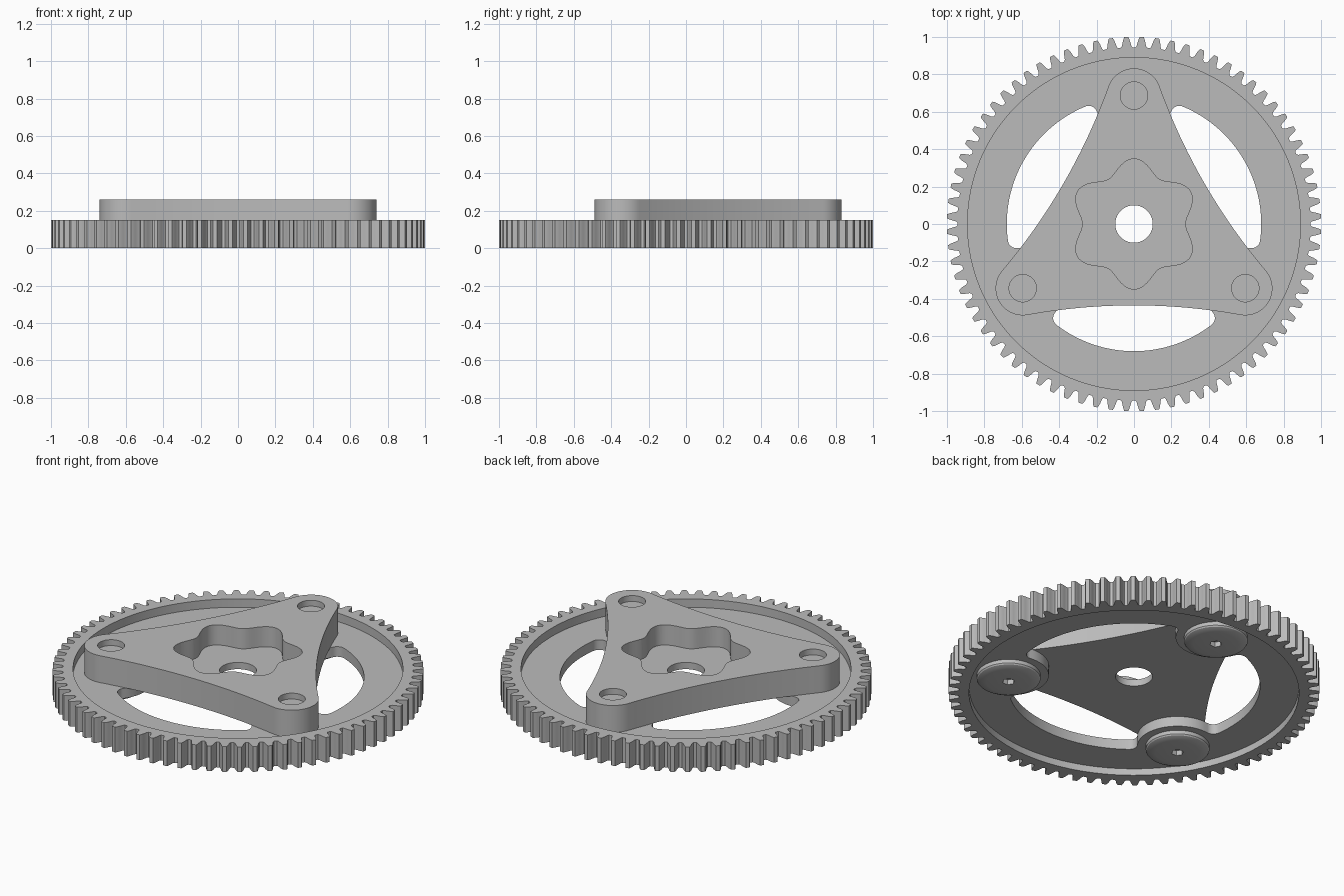
import bpy, bmesh
from math import pi, sin, cos, acos, asin, atan2, radians, hypot

cube = bpy.data.objects.get("Cube")
if cube:
    bpy.data.objects.remove(cube, do_unlink=True)

gray = bpy.data.materials.new("plain_gray")
gray.use_nodes = True
GRAY = (0.5, 0.5, 0.5, 1)
gray.diffuse_color = GRAY
gray.node_tree.nodes["Principled BSDF"].inputs["Base Color"].default_value = GRAY

TEETH = 76
RIM = 0.89          # inner radius of the toothed rim
BOLT_DIST = 0.687   # bolts from the centre
BOLT_R = 0.073
BOLT_ANGLES = [pi / 2 + k * 2 * pi / 3 for k in range(3)]


def arc(cx, cy, r, a0, a1, n):
    return [(cx + r * cos(a0 + (a1 - a0) * i / n), cy + r * sin(a0 + (a1 - a0) * i / n))
            for i in range(n + 1)]


def circle(cx, cy, r, n=64):
    return arc(cx, cy, r, 0, 2 * pi, n)[:-1]


def three_fold(points):
    """Repeat a run of points, drawn for a bolt on +x, at each bolt angle."""
    return [(x * cos(t) - y * sin(t), x * sin(t) + y * cos(t))
            for t in BOLT_ANGLES for x, y in points]


def bolt_holes():
    return [circle(BOLT_DIST * cos(t), BOLT_DIST * sin(t), BOLT_R, 48) for t in BOLT_ANGLES]


def finish(obj):
    obj.data.materials.clear()
    obj.data.materials.append(gray)
    bpy.ops.object.select_all(action='DESELECT')
    obj.select_set(True)
    bpy.context.view_layer.objects.active = obj
    bpy.ops.object.shade_smooth_by_angle(angle=radians(30))


def add_object(name, bm):
    bmesh.ops.recalc_face_normals(bm, faces=bm.faces)
    mesh = bpy.data.meshes.new(name)
    bm.to_mesh(mesh)
    bm.free()
    obj = bpy.data.objects.new(name, mesh)
    bpy.context.collection.objects.link(obj)
    return obj


def prism(name, outlines, z0, z1):
    """Extrude an outline with holes between two heights."""
    curve = bpy.data.curves.new(name + "_outline", 'CURVE')
    curve.dimensions = '2D'
    curve.fill_mode = 'BOTH'
    curve.extrude = (z1 - z0) / 2
    for outline in outlines:
        spline = curve.splines.new('POLY')
        spline.points.add(len(outline) - 1)
        for p, (x, y) in zip(spline.points, outline):
            p.co = (x, y, 0, 1)
        spline.use_cyclic_u = True
    helper = bpy.data.objects.new(name + "_outline", curve)
    bpy.context.collection.objects.link(helper)
    graph = bpy.context.evaluated_depsgraph_get()
    mesh = bpy.data.meshes.new_from_object(helper.evaluated_get(graph))
    bm = bmesh.new()
    bm.from_mesh(mesh)
    bpy.data.objects.remove(helper, do_unlink=True)
    bpy.data.meshes.remove(mesh)
    bmesh.ops.remove_doubles(bm, verts=bm.verts, dist=1e-5)
    bmesh.ops.translate(bm, verts=bm.verts, vec=(0, 0, (z0 + z1) / 2))
    return add_object(name, bm)


# Toothed rim: tapered flanks given as radius and half width in pitches
flank = [(0.945, 0.39), (0.955, 0.31), (0.975, 0.25), (0.99, 0.19), (1.0, 0.13)]
tooth = [(r, -w) for r, w in flank] + [(r, w) for r, w in reversed(flank)]
gear = []
for i in range(TEETH):
    for r, w in tooth:
        a = pi / 2 + (i + 0.5 + w) * 2 * pi / TEETH
        gear.append((r * cos(a), r * sin(a)))
finish(prism("toothed_rim", [gear, circle(0, 0, RIM, 128)], 0, 0.15))

# Web ring: open centre with a rounded tab reaching in under each bolt
inner, fillet, tab = 0.68, 0.045, 0.217
a, b, s = inner - fillet, tab + fillet, BOLT_DIST
alpha = acos((a * a + s * s - b * b) / (2 * a * s))
fx, fy = a * cos(alpha), a * sin(alpha)
phi = atan2(fy, s - fx)
opening = three_fold(
    arc(fx, -fy, fillet, -alpha, phi, 10)
    + arc(s, 0, tab, pi + phi, pi - phi, 24)[1:-1]
    + arc(fx, fy, fillet, -phi, alpha, 10)
    + arc(0, 0, inner, alpha, 2 * pi / 3 - alpha, 32)[1:-1])
finish(prism("web_ring", [circle(0, 0, RIM, 128), opening], 0.04, 0.10))

# Three-cornered hub plate: round corners joined by shallow hollow arcs
corner, waist = 0.145, 0.435
half = s * sin(pi / 3)
gap = waist - s * cos(pi / 3)
side_r = (half ** 2 + gap ** 2 - corner ** 2) / (2 * (corner - gap))
side_d = side_r + waist
bow = asin(half / (side_r + corner))
turn = pi / 3 + bow
plate_outline = three_fold(
    arc(s, 0, corner, -turn, turn, 28)
    + arc(side_d * cos(pi / 3), side_d * sin(pi / 3), side_r,
          4 * pi / 3 + bow, 4 * pi / 3 - bow, 24)[1:-1])
plate = prism("hub_plate", [plate_outline, circle(0, 0, 0.1)] + bolt_holes(), 0.10, 0.26)

# Six-lobed pocket sunk into the plate
lobes = []
for i in range(144):
    t = i * 2 * pi / 144
    r = 0.311 - 0.037 * cos(6 * t)
    lobes.append((r * cos(t), r * sin(t)))
cutter = prism("pocket_cutter", [lobes], 0.14, 0.30)
cutter.hide_render = True
cut = plate.modifiers.new("pocket", 'BOOLEAN')
cut.operation = 'DIFFERENCE'
cut.solver = 'EXACT'
cut.object = cutter
bpy.context.view_layer.objects.active = plate
bpy.ops.object.modifier_apply(modifier=cut.name)
bpy.data.objects.remove(cutter, do_unlink=True)
finish(plate)

# Bolts: hex socket, low round head, shaft ending just below the plate top
SIDES = 48
profile = [(0.033, 0.03, True), (0.033, 0.0, True), (0.12, 0.0, False), (0.15, 0.004, False),
           (0.167, 0.011, False), (0.172, 0.018, False), (0.172, 0.04, False),
           (BOLT_R, 0.04, False), (BOLT_R, 0.225, False)]
for n, angle in enumerate(BOLT_ANGLES):
    bm = bmesh.new()
    rings = []
    for r, z, hexagon in profile:
        ring = []
        for i in range(SIDES):
            t = i * 2 * pi / SIDES
            k = cos(pi / 6) / cos(t % (pi / 3) - pi / 6) if hexagon else 1
            ring.append(bm.verts.new((s * cos(angle) + r * k * cos(t),
                                      s * sin(angle) + r * k * sin(t), z)))
        rings.append(ring)
    for low, high in zip(rings, rings[1:]):
        for i in range(SIDES):
            j = (i + 1) % SIDES
            bm.faces.new((low[i], low[j], high[j], high[i]))
    bm.faces.new(rings[0])
    bm.faces.new(rings[-1])
    finish(add_object("bolt_%d" % (n + 1), bm))
